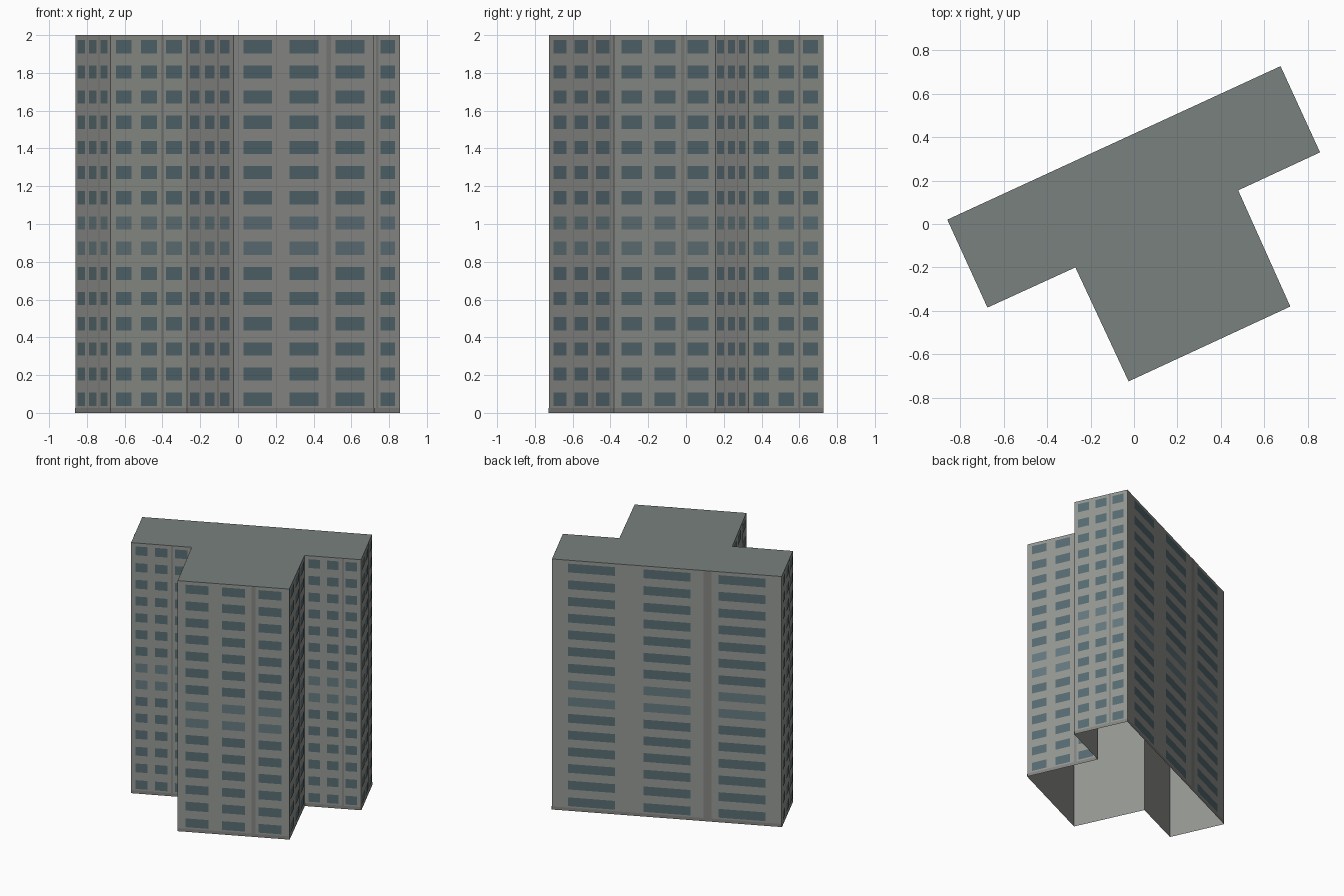
import bpy
import bmesh
from mathutils import Vector

if "Cube" in bpy.data.objects:
    bpy.data.objects.remove(bpy.data.objects["Cube"])

HEIGHT = 2.0
FLOORS = 15
STEP = HEIGHT / FLOORS
OFFSET = 0.002  # facade details sit just proud of the wall

# T-shaped footprint, counter-clockwise
PLAN = [(-0.86, 0.02), (-0.675, -0.385), (-0.27, -0.20), (-0.025, -0.725),
        (0.72, -0.38), (0.48, 0.155), (0.857, 0.33), (0.675, 0.727)]
WINDOW_COLUMNS = [(0.07, 0.275), (0.398, 0.604), (0.725, 0.93)]
STRIPE = (0.66, 0.695)


def material(name, color):
    mat = bpy.data.materials.new(name)
    mat.diffuse_color = (*color, 1)
    mat.use_nodes = True
    mat.node_tree.nodes["Principled BSDF"].inputs["Base Color"].default_value = mat.diffuse_color
    return mat


def make_object(name, bm, *mats):
    mesh = bpy.data.meshes.new(name)
    bm.to_mesh(mesh)
    bm.free()
    for mat in mats:
        mesh.materials.append(mat)
    obj = bpy.data.objects.new(name, mesh)
    bpy.context.collection.objects.link(obj)
    return obj


def panel(bm, a, b, u, z, mat=0):
    """Rectangle on wall a-b, between fractions u and heights z."""
    a, b = Vector((*a, 0)), Vector((*b, 0))
    along = b - a
    out = Vector((along.y, -along.x, 0)).normalized() * OFFSET
    corners = [(u[0], z[0]), (u[1], z[0]), (u[1], z[1]), (u[0], z[1])]
    verts = [bm.verts.new(a + along * s + out + Vector((0, 0, h))) for s, h in corners]
    bm.faces.new(verts).material_index = mat


wall_mat = material("concrete", (0.30, 0.31, 0.29))
roof_mat = material("roofing", (0.19, 0.22, 0.21))
trim_mat = material("dark_concrete", (0.23, 0.235, 0.22))
glass_mat = material("glass", (0.095, 0.15, 0.17))
pale_glass_mat = material("pale_glass", (0.13, 0.19, 0.21))

walls = list(zip(PLAN, PLAN[1:] + PLAN[:1]))

# Building shell: walls and roof, open underneath
bm = bmesh.new()
low = [bm.verts.new((x, y, 0)) for x, y in PLAN]
top = [bm.verts.new((x, y, HEIGHT)) for x, y in PLAN]
for i in range(len(PLAN)):
    j = (i + 1) % len(PLAN)
    bm.faces.new((low[i], low[j], top[j], top[i]))
bm.faces.new(top).material_index = 1
make_object("building_shell", bm, wall_mat, roof_mat)

# Windows: three columns on every wall, one row per floor
bm = bmesh.new()
for a, b in walls:
    for floor in range(FLOORS):
        z = 0.037 + floor * STEP
        for u in WINDOW_COLUMNS:
            panel(bm, a, b, u, (z, z + 0.07), int(floor in (6, 7)))
make_object("windows", bm, glass_mat, pale_glass_mat)

# Vertical stripe beside the last window column, and the base band
bm = bmesh.new()
for a, b in walls:
    panel(bm, a, b, STRIPE, (0.025, HEIGHT))
    panel(bm, a, b, (0, 1), (0, 0.025))
make_object("facade_trim", bm, trim_mat)
